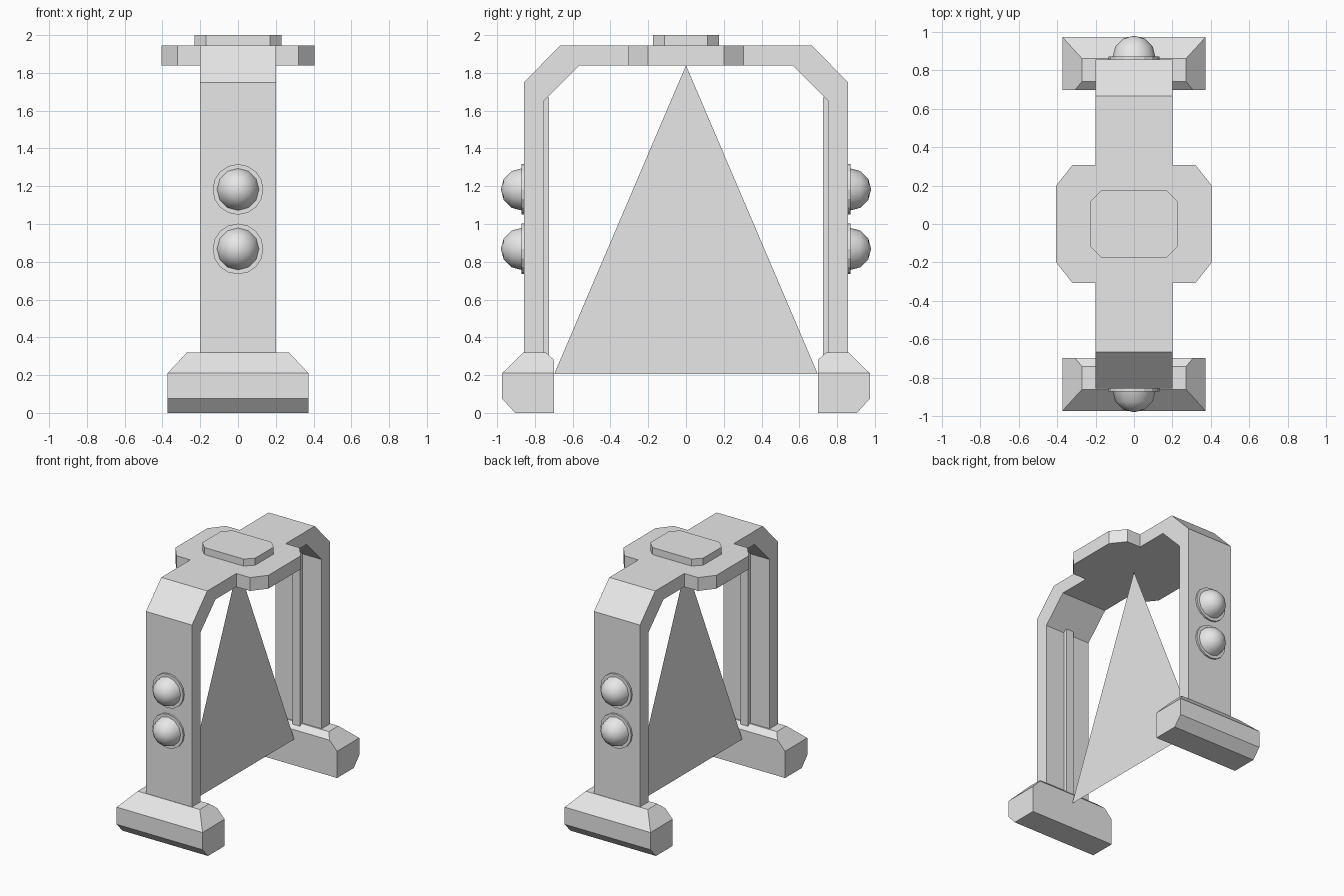
import bpy, bmesh, math
from mathutils import Matrix, Vector

if "Cube" in bpy.data.objects:
    bpy.data.objects.remove(bpy.data.objects["Cube"], do_unlink=True)

# One plain grey for the whole model
GREY = bpy.data.materials.new("light grey")
GREY.use_nodes = True
GREY.diffuse_color = (0.8, 0.8, 0.8, 1)
GREY.node_tree.nodes["Principled BSDF"].inputs["Base Color"].default_value = (0.8, 0.8, 0.8, 1)


def finish(bm, name, turn=0, smooth=False, fix_normals=True):
    """Turn a bmesh into a named object, rotated about z by `turn`."""
    bm.transform(Matrix.Rotation(turn, 4, "Z"))
    if fix_normals:
        bmesh.ops.recalc_face_normals(bm, faces=bm.faces)
    for f in bm.faces:
        f.smooth = smooth
    mesh = bpy.data.meshes.new(name)
    bm.to_mesh(mesh)
    bm.free()
    mesh.materials.append(GREY)
    obj = bpy.data.objects.new(name, mesh)
    bpy.context.collection.objects.link(obj)
    return obj


def prism(points, direction):
    """Extrude a planar outline along a direction."""
    bm = bmesh.new()
    face = bm.faces.new([bm.verts.new(p) for p in points])
    ext = bmesh.ops.extrude_face_region(bm, geom=[face])
    moved = [v for v in ext["geom"] if isinstance(v, bmesh.types.BMVert)]
    bmesh.ops.translate(bm, verts=moved, vec=Vector(direction))
    return bm


def octagon_plate(name, x, y, cx, cy, z0, z1):
    """Flat plate with clipped corners."""
    pts = [(x, cy), (cx, y), (-cx, y), (-x, cy),
           (-x, -cy), (-cx, -y), (cx, -y), (x, -cy)]
    return finish(prism([(a, b, z0) for a, b in pts], (0, 0, z1 - z0)), name)


# Top plates
octagon_plate("top_plate", 0.405, 0.307, 0.32, 0.2, 1.84, 1.945)
octagon_plate("top_cap", 0.23, 0.175, 0.17, 0.115, 1.945, 2.0)

# Half-arch outline in (y, z), from the top plate down into the foot
LEG = [(0.307, 1.945), (0.667, 1.945), (0.857, 1.75), (0.857, 0.31),
       (0.753, 0.31), (0.753, 1.65), (0.565, 1.84), (0.307, 1.84)]

# Foot: half of its corners, mirrored in x and hulled
FOOT = [(0.373, 0.698, 0), (0.373, 0.905, 0), (0.373, 0.973, 0.075),
        (0.373, 0.973, 0.21), (0.373, 0.698, 0.21), (0.307, 0.698, 0.28),
        (0.27, 0.742, 0.32), (0.27, 0.86, 0.32)]

for side, turn in (("back", 0), ("front", math.pi)):
    # Leg with bent shoulder
    finish(prism([(-0.2, y, z) for y, z in LEG], (0.4, 0, 0)), side + "_leg", turn)

    # Narrow rail on the inner face of the leg
    rail = [(-0.033, 0.725, 0.28), (-0.033, 0.755, 0.28),
            (-0.033, 0.755, 1.67), (-0.033, 0.725, 1.67)]
    finish(prism(rail, (0.066, 0, 0)), side + "_rail", turn)

    # Bevelled foot
    bm = bmesh.new()
    for x, y, z in FOOT:
        bm.verts.new((x, y, z))
        bm.verts.new((-x, y, z))
    bmesh.ops.convex_hull(bm, input=bm.verts)
    bmesh.ops.dissolve_limit(bm, angle_limit=math.radians(2),
                             verts=bm.verts, edges=bm.edges)
    finish(bm, side + "_foot", turn)

    # Two round lamps, each a thin disc and a dome
    for level, z in (("upper", 1.183), ("lower", 0.868)):
        to_wall = Matrix.Rotation(-math.pi / 2, 4, "X")
        bm = bmesh.new()
        bmesh.ops.create_cone(bm, cap_ends=True, segments=16, radius1=0.134,
                              radius2=0.134, depth=0.02,
                              matrix=Matrix.Translation((0, 0.861, z)) @ to_wall)
        finish(bm, f"{side}_{level}_lamp_disc", turn)

        bm = bmesh.new()
        bmesh.ops.create_uvsphere(bm, u_segments=12, v_segments=6, radius=0.112)
        bmesh.ops.delete(bm, geom=[v for v in bm.verts if v.co.z < -0.01], context="VERTS")
        bm.transform(Matrix.Translation((0, 0.868, z)) @ to_wall)
        finish(bm, f"{side}_{level}_lamp_dome", turn, smooth=True)

# Flat triangular sheet hanging in the middle of the arch
bm = bmesh.new()
bm.faces.new([bm.verts.new(p) for p in
              ((0, -0.698, 0.205), (0, 0.698, 0.205), (0, 0, 1.84))])
finish(bm, "centre_triangle", fix_normals=False)
